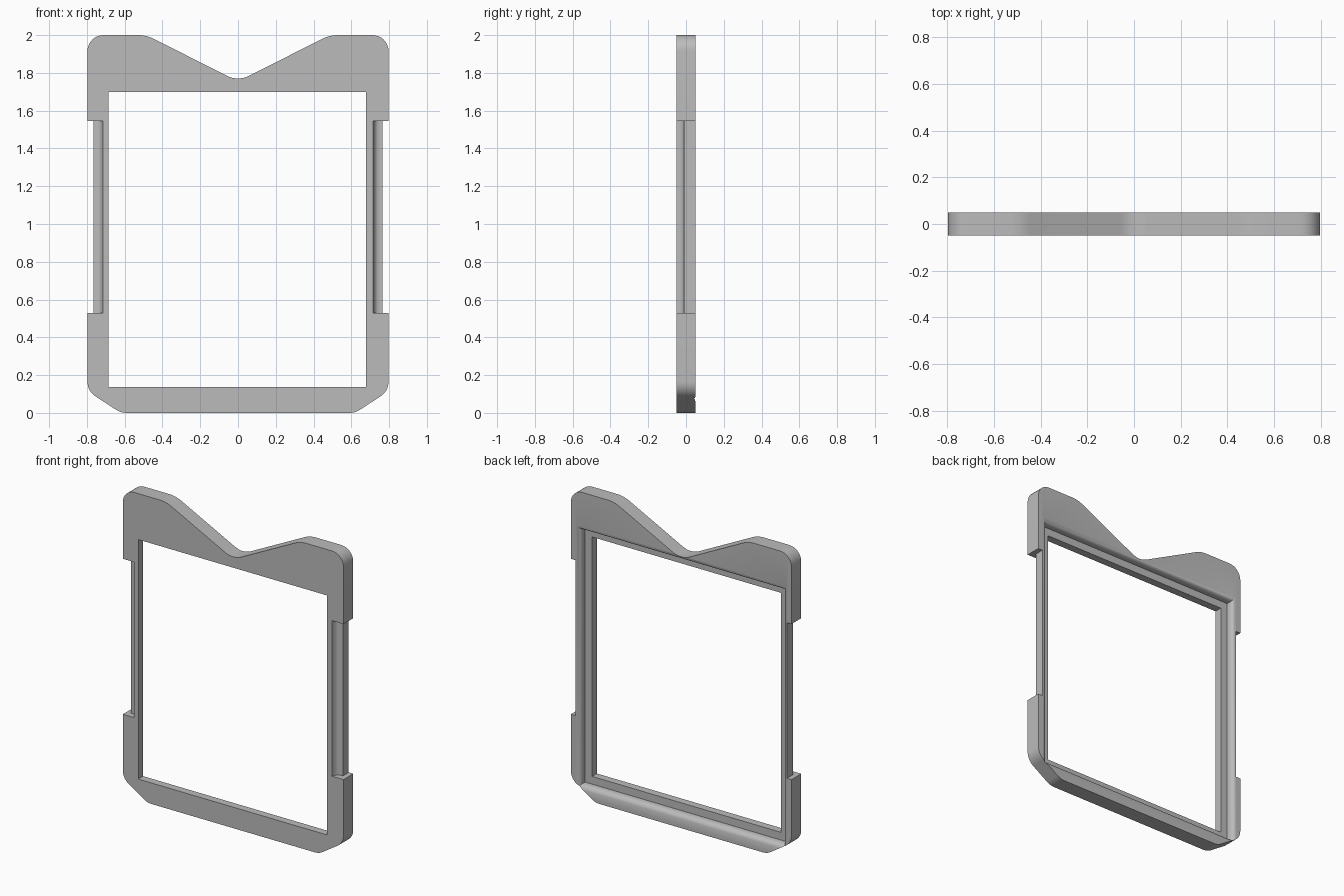
import bpy, bmesh, math
from mathutils import Vector

cube = bpy.data.objects.get("Cube")
if cube:
    bpy.data.objects.remove(cube, do_unlink=True)

HALF_DEPTH = 0.05
LEFT, RIGHT, BOTTOM, TOP = -0.685, 0.678, 0.137, 1.70   # window opening

grey = bpy.data.materials.new("plain_grey")
grey.use_nodes = True
grey.diffuse_color = (0.5, 0.5, 0.5, 1)
grey.node_tree.nodes["Principled BSDF"].inputs["Base Color"].default_value = (0.5, 0.5, 0.5, 1)


def loft(name, rings):
    """Skin a stack of matching closed rings and cap both ends."""
    bm = bmesh.new()
    rows = [[bm.verts.new(p) for p in ring] for ring in rings]
    for a, b in zip(rows, rows[1:]):
        for i in range(len(a)):
            j = (i + 1) % len(a)
            bm.faces.new((a[i], a[j], b[j], b[i]))
    bm.faces.new(rows[0])
    bm.faces.new(rows[-1])
    bmesh.ops.recalc_face_normals(bm, faces=bm.faces)
    mesh = bpy.data.meshes.new(name)
    bm.to_mesh(mesh)
    bm.free()
    mesh.materials.append(grey)
    obj = bpy.data.objects.new(name, mesh)
    bpy.context.collection.objects.link(obj)
    return obj


def fillet(corners, steps=8):
    """Round each (x, z, cut) corner, where cut is the tangent length."""
    out = []
    for i, (x, z, cut) in enumerate(corners):
        p = Vector((x, z))
        d0 = (Vector(corners[i - 1][:2]) - p).normalized()
        d1 = (Vector(corners[(i + 1) % len(corners)][:2]) - p).normalized()
        half = d0.angle(d1) / 2
        radius = cut * math.tan(half)
        centre = p + (d0 + d1).normalized() * (cut / math.cos(half))
        a, b = p + d0 * cut - centre, p + d1 * cut - centre
        sweep = a.angle_signed(b)
        start = math.atan2(a.y, a.x)
        for k in range(steps + 1):
            t = start - sweep * k / steps
            out.append((centre.x + radius * math.cos(t), centre.y + radius * math.sin(t)))
    return out


def rectangle(grow, y):
    return [(LEFT - grow, y, BOTTOM - grow), (RIGHT + grow, y, BOTTOM - grow),
            (RIGHT + grow, y, TOP + grow), (LEFT - grow, y, TOP + grow)]


# Outer silhouette: chamfered bottom, rounded shoulders, dipped top
half = [(0.62, 0, 0.03), (0.797, 0.115, 0.05), (0.797, 2, 0.085), (0.485, 2, 0.045)]
corners = half + [(0, 1.755, 0.065)] + [(-x, z, c) for x, z, c in reversed(half)]
outline = fillet(corners)
frame = loft("frame", [[(x, y, z) for x, z in outline] for y in (-HALF_DEPTH, HALF_DEPTH)])

# Window opening
cutters = [loft("opening_cutter", [rectangle(0, -0.1), rectangle(0, 0.1)])]

# Stepped recess behind the opening, with a rounded lip
lip = [(0.05, 0), (0.05, 0.022), (0.053, 0.033), (0.058, 0.041), (0.066, 0.047),
       (0.077, 0.0502), (0.077, 0.08)]
cutters.append(loft("recess_cutter", [rectangle(g, y) for g, y in lip]))

# Side grips: front step with a hollow fillet, and a narrower flange behind
grip = [(0.715, -0.08), (0.715, -0.05), (0.72, -0.033), (0.726, -0.022), (0.735, -0.014),
        (0.747, -0.01), (0.764, -0.01), (0.764, 0.08), (0.9, 0.08), (0.9, -0.08)]
for side, name in ((1, "left_grip_cutter"), (-1, "right_grip_cutter")):
    cutters.append(loft(name, [[(side * x, y, z) for x, y in grip] for z in (0.53, 1.545)]))

# Cut, then drop the helpers
bpy.context.view_layer.objects.active = frame
for cutter in cutters:
    cutter.hide_render = True
    mod = frame.modifiers.new(cutter.name, "BOOLEAN")
    mod.operation = "DIFFERENCE"
    mod.solver = "EXACT"
    mod.object = cutter
    bpy.ops.object.modifier_apply(modifier=mod.name)
    bpy.data.objects.remove(cutter, do_unlink=True)

bpy.ops.object.select_all(action="DESELECT")
frame.select_set(True)
bpy.ops.object.shade_smooth_by_angle(angle=math.radians(32))
